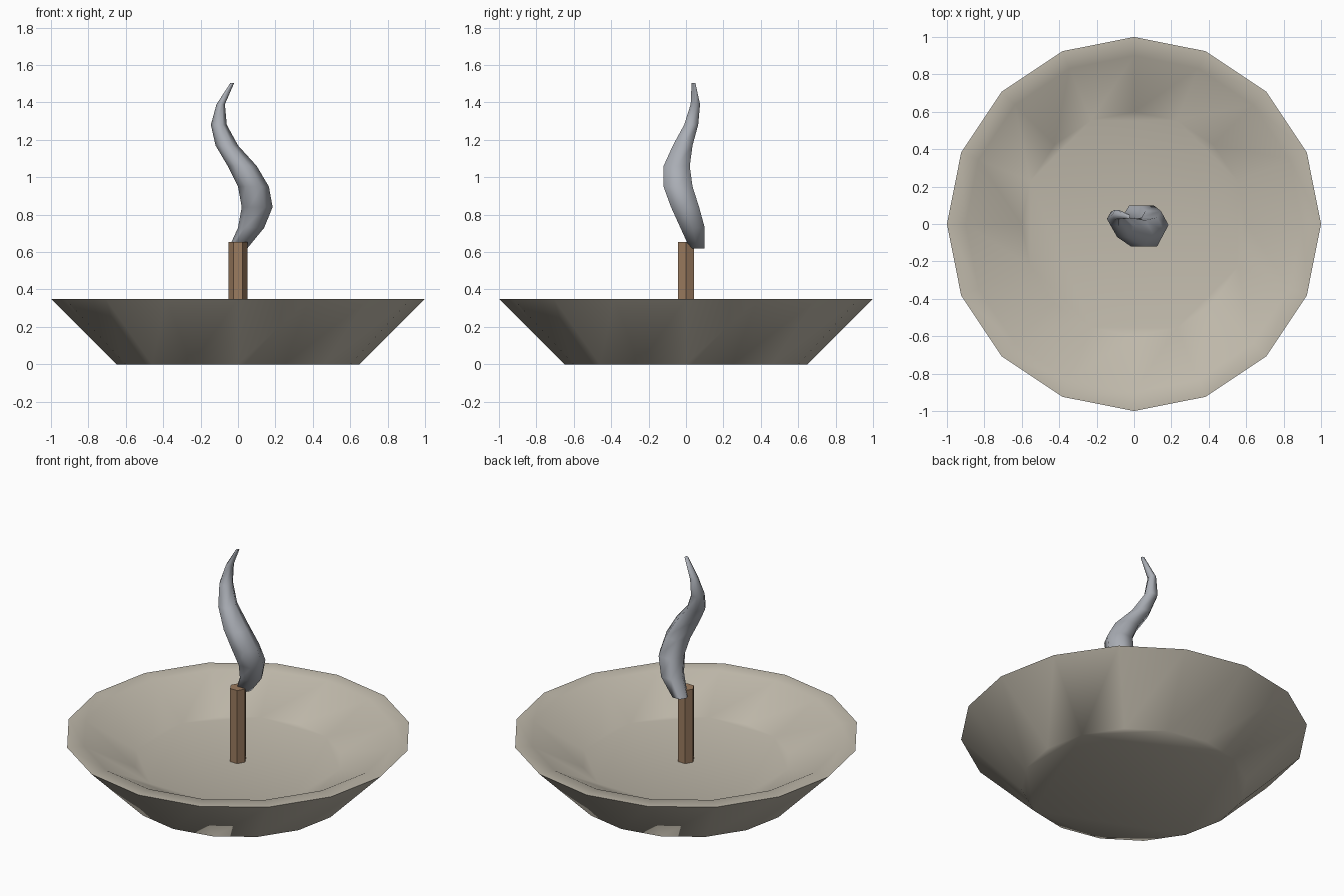
import bpy
import bmesh
from math import cos, sin, tau, radians

old = bpy.data.objects.get("Cube")
if old:
    bpy.data.objects.remove(old, do_unlink=True)


def make_material(name, colour):
    mat = bpy.data.materials.new(name)
    mat.use_nodes = True
    rgba = (*colour, 1)
    mat.diffuse_color = rgba
    mat.node_tree.nodes["Principled BSDF"].inputs["Base Color"].default_value = rgba
    return mat


def ring(bm, sides, centre, radius_x, radius_y):
    """Add one horizontal ring of vertices."""
    x, y, z = centre
    angles = [tau * i / sides for i in range(sides)]
    return [bm.verts.new((x + radius_x * cos(a), y + radius_y * sin(a), z))
            for a in angles]


def loft(name, sides, sections, material, smooth_angle=None):
    """Skin a stack of rings, close both ends, and make an object."""
    bm = bmesh.new()
    rings = [ring(bm, sides, *section) for section in sections]
    for low, high in zip(rings, rings[1:]):
        for i in range(sides):
            j = (i + 1) % sides
            bm.faces.new((low[i], low[j], high[j], high[i]))
    caps = [bm.faces.new(rings[0]), bm.faces.new(rings[-1])]
    bmesh.ops.recalc_face_normals(bm, faces=bm.faces[:])
    bmesh.ops.triangulate(bm, faces=caps, ngon_method='BEAUTY')
    mesh = bpy.data.meshes.new(name)
    bm.to_mesh(mesh)
    bm.free()
    mesh.materials.append(material)
    if smooth_angle:
        mesh.shade_smooth()
        mesh.set_sharp_from_angle(angle=radians(smooth_angle))
    obj = bpy.data.objects.new(name, mesh)
    bpy.context.scene.collection.objects.link(obj)
    return obj


clay = make_material("pale clay", (0.53, 0.49, 0.41))
wood = make_material("brown stick", (0.33, 0.20, 0.115))
grey = make_material("smoke grey", (0.40, 0.42, 0.46))

# Dish: flared outside, flat rim, long sloping inner wall and raised floor
dish_profile = [(0.65, 0), (1, 0.35), (0.9, 0.35), (0.6, 0.19)]
dish = loft("dish", 16, [((0, 0, z), r, r) for r, z in dish_profile], clay, 60)
shading = dish.modifiers.new("area_shading", 'WEIGHTED_NORMAL')
shading.mode = 'FACE_AREA'
shading.keep_sharp = True

# Stick: plain hexagonal prism standing on the floor of the dish
loft("incense_stick", 6, [((0, 0, z), 0.05, 0.05) for z in (0.19, 0.655)], wood)

# Smoke: curling six-sided plume, each row is height, x range, y range
plume = [
    (0.62, -0.05, 0.05, 0.02, 0.1),
    (0.73, 0, 0.14, -0.03, 0.1),
    (0.84, 0.02, 0.185, -0.08, 0.07),
    (0.95, 0, 0.165, -0.12, 0.035),
    (1.06, -0.055, 0.1, -0.12, 0.02),
    (1.17, -0.12, 0, -0.07, 0.035),
    (1.28, -0.145, -0.06, -0.01, 0.065),
    (1.39, -0.115, -0.07, 0.025, 0.075),
    (1.505, -0.04, -0.02, 0.03, 0.05),
]
flat_reach = sin(tau / 6)  # distance to a flat side for a unit hexagon
sections = [(((x0 + x1) / 2, (y0 + y1) / 2, z),
             (x1 - x0) / 2, (y1 - y0) / 2 / flat_reach)
            for z, x0, x1, y0, y1 in plume]
loft("smoke_plume", 6, sections, grey, 80)
